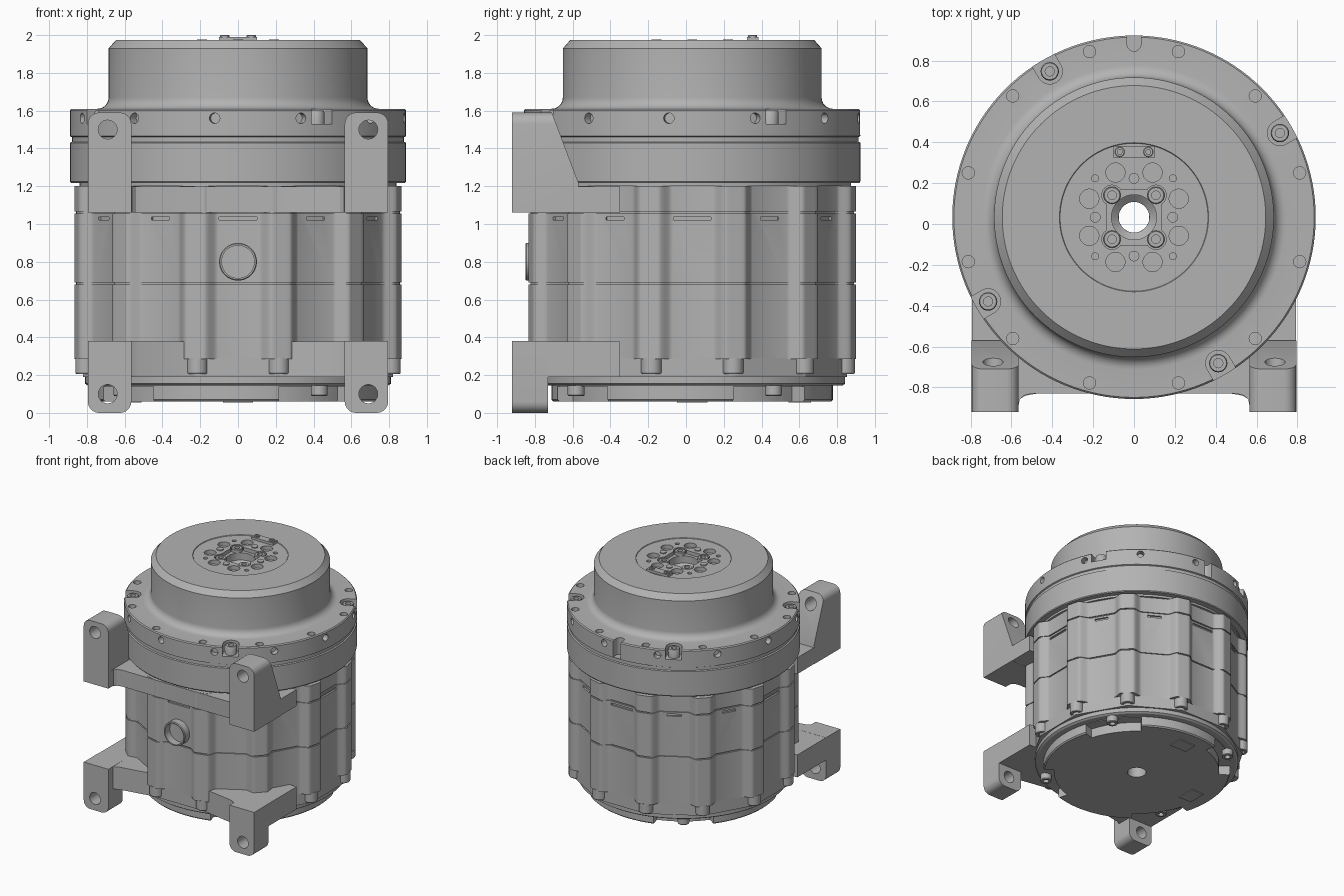
import bpy, bmesh
from math import sin, cos, pi, radians, tan
from mathutils import Matrix, Vector

if "Cube" in bpy.data.objects:
    bpy.data.objects.remove(bpy.data.objects["Cube"])

CY = 0.033                      # the main axis sits slightly behind centre
AXIS = Matrix.Translation((0, CY, 0))
ALONG_X = Matrix(((0, 0, 1, 0), (1, 0, 0, 0), (0, 1, 0, 0), (0, 0, 0, 1)))
BORE = 0.075

grey = bpy.data.materials.new("cast grey")
grey.use_nodes = True
grey.diffuse_color = (0.45, 0.45, 0.45, 1)
grey.node_tree.nodes["Principled BSDF"].inputs["Base Color"].default_value = (0.45, 0.45, 0.45, 1)


def polar(r, deg, z=0):
    return Vector((r * cos(radians(deg)), r * sin(radians(deg)), z))


def at(r, deg):
    """Local frame at a polar position about the main axis, x pointing outward."""
    return AXIS @ Matrix.Rotation(radians(deg), 4, "Z") @ Matrix.Translation((r, 0, 0))


def prism(bm, poly, z0, z1, mat=Matrix()):
    rows = [[bm.verts.new(mat @ Vector((x, y, z))) for x, y in poly] for z in (z0, z1)]
    bm.faces.new(rows[0])
    bm.faces.new(rows[1])
    for i in range(len(poly)):
        bm.faces.new((rows[0][i - 1], rows[0][i], rows[1][i], rows[1][i - 1]))
    return rows[0] + rows[1]


def lathe(bm, pts, mat=AXIS, seg=96, closed=False):
    rings = []
    for r, z in pts:
        n = 1 if r == 0 else seg
        rings.append([bm.verts.new(mat @ polar(r, 360 * i / n, z)) for i in range(n)])
    pairs = list(zip(rings, rings[1:])) + ([(rings[-1], rings[0])] if closed else [])
    for a, b in pairs:
        for i in range(seg):
            j = (i + 1) % seg
            quad = [a[i % len(a)], a[j % len(a)], b[j % len(b)], b[i % len(b)]]
            bm.faces.new(list(dict.fromkeys(quad)))


def disc(bm, r, z0, z1, mat=AXIS, seg=24):
    prism(bm, [polar(r, 360 * i / seg).xy for i in range(seg)], z0, z1, mat)


def box(x, y):
    return [(-x, -y), (x, -y), (x, y), (-x, y)]


def screw(bm, r, base, top, mat):
    h = top - base
    lathe(bm, [(0, base), (r, base), (r, top - h * 0.1), (r * 0.9, top), (r * 0.5, top),
               (r * 0.5, top - h * 0.5), (0, top - h * 0.5)], mat, 24)


def finish(bm, name):
    bmesh.ops.recalc_face_normals(bm, faces=bm.faces)
    mesh = bpy.data.meshes.new(name)
    bm.to_mesh(mesh)
    bm.free()
    mesh.materials.append(grey)
    obj = bpy.data.objects.new(name, mesh)
    bpy.context.collection.objects.link(obj)
    smooth(obj)
    return obj


def smooth(obj):
    bpy.ops.object.select_all(action="DESELECT")
    obj.select_set(True)
    bpy.context.view_layer.objects.active = obj
    bpy.ops.object.shade_smooth_by_angle(angle=radians(30))


def cut(obj, bm, self_cross=False):
    cutter = finish(bm, "cutter")
    mod = obj.modifiers.new("cut", "BOOLEAN")
    mod.operation, mod.solver, mod.object = "DIFFERENCE", "EXACT", cutter
    mod.use_self = self_cross
    smooth(obj)
    bpy.ops.object.modifier_apply(modifier=mod.name)
    bpy.data.objects.remove(cutter)
    smooth(obj)


# Output flange and drum, turned as one piece
fillet = [(0.745 - 0.06 * sin(a), 1.67 - 0.06 * cos(a)) for a in [i * pi / 12 for i in range(7)]]
bm = bmesh.new()
lathe(bm, [(BORE, 1.2), (0.84, 1.2), (0.84, 1.218), (0.885, 1.218), (0.89, 1.225), (0.89, 1.43),
           (0.88, 1.435), (0.88, 1.46), (0.89, 1.465), (0.89, 1.602), (0.882, 1.61)] + fillet +
      [(0.685, 1.93), (0.645, 1.975), (0.365, 1.975), (0.362, 1.97), (0.11, 1.97),
       (0.11, 1.88), (BORE, 1.85)], seg=128, closed=True)
flange = finish(bm, "output_flange")

bm = bmesh.new()
for k in range(12):
    disc(bm, 0.03, 1.56, 1.7, at(0.84, 15 + 30 * k))
    disc(bm, 0.028, -0.05, 0.1, at(0.89, 22 + 30 * k) @ Matrix.Translation((0, 0, 1.56))
         @ Matrix.Rotation(pi / 2, 4, "Y"), 16)
slot = [(0.15, 0.062)] + [(-0.062 * sin(radians(a)), 0.062 * cos(radians(a)))
                          for a in range(0, 181, 15)] + [(0.15, -0.062)]
for k in range(4):
    prism(bm, slot, 1.53, 1.7, at(0.825, 30 + 90 * k))
    disc(bm, 0.017, 1.93, 2.1, at(0.27, 45 + 90 * k), 16)
prism(bm, [(x * 0.6, y * 0.55) for x, y in slot], 1.47, 1.7, at(0.85, 90))
for k in range(8):
    disc(bm, 0.047, 1.935, 2.1, at(0.237, 22.5 + 45 * k))
cut(flange, bm)

# Square recess around the bore with rounded screw lobes
bm = bmesh.new()
prism(bm, box(0.135, 0.135), 1.94, 2.1, AXIS)
for k in range(4):
    disc(bm, 0.05, 1.9401, 2.11, at(0.152, 45 + 90 * k))
cut(flange, bm, True)

bm = bmesh.new()
for k in range(4):
    screw(bm, 0.045, 1.52, 1.6, at(0.825, 30 + 90 * k))
    screw(bm, 0.042, 1.93, 1.968, at(0.152, 45 + 90 * k))
    disc(bm, 0.026, 1.95, 1.978, at(0.19, 90 * k))
finish(bm, "flange_screws")

# Small key plate on the output face
bm = bmesh.new()
prism(bm, [(x, y + 0.353) for x, y in box(0.1, 0.03)], 1.96, 1.99)
for x in (-0.07, 0.07):
    screw(bm, 0.024, 1.98, 2.0, Matrix.Translation((x, 0.353, 0)))
finish(bm, "key_plate")


# Twelve-sided housing with a rounded rib on every corner
def outline(ribbed, scale=1.0):
    steps = [0, 0.03, 0.045] + [0.045 + 0.065 * i / 8 for i in range(1, 9)]
    pts = []
    for k in range(12):
        for v in [-s for s in reversed(steps[1:])] + steps:
            u = 0.849 - abs(v) * tan(pi / 12)
            if ribbed:
                t = max(0, abs(v) - 0.045) / 0.065
                u += (0.885 - u) * (0.5 + 0.5 * cos(pi * t))
            pts.append((Matrix.Rotation(radians(15 + 30 * k), 3, "Z") @ Vector((u, v, 0))).xy * scale)
    return pts


def housing(name, z0, z1, ribbed=True, scale=1.0):
    bm = bmesh.new()
    pts = outline(ribbed, scale)
    inner = [p.normalized() * BORE for p in pts]
    rows = [[bm.verts.new(AXIS @ Vector((p.x, p.y, z))) for p in ring]
            for ring, z in ((pts, z0), (pts, z1), (inner, z1), (inner, z0))]
    for a, b in zip(rows, rows[1:] + rows[:1]):
        for i in range(len(pts)):
            bm.faces.new((a[i - 1], a[i], b[i], b[i - 1]))
    return finish(bm, name)


housing("housing_foot", 0.19, 0.29, ribbed=False)
housing("lower_housing", 0.285, 0.68)
housing("lower_seam", 0.68, 0.69, scale=0.988)
middle = housing("middle_housing", 0.69, 1.055)
housing("upper_seam", 1.055, 1.065, scale=0.988)
housing("upper_housing", 1.065, 1.2)

bm = bmesh.new()
for k in range(12):
    prism(bm, box(0.02, 0.1 if k % 3 == 0 else 0.055), 1.02, 1.038, at(0.825, 30 * k))
cut(middle, bm)

bm = bmesh.new()
for k in range(12):
    screw(bm, 0.055, 0.29, 0.205, at(0.835, 15 + 30 * k))
finish(bm, "housing_bolts")

# Front port ring
bm = bmesh.new()
lathe(bm, [(0.086, 0), (0.1, 0), (0.1, 0.07), (0.095, 0.076), (0.086, 0.076)],
      Matrix.Translation((0, -0.775, 0.8)) @ Matrix.Rotation(pi / 2, 4, "X"), 48, True)
finish(bm, "port_ring")

# Base plate, bottom cover with four screw pockets, and its labels
bm = bmesh.new()
lathe(bm, [(BORE, 0.145), (0.795, 0.145), (0.81, 0.155), (0.81, 0.195), (BORE, 0.195)], closed=True)
finish(bm, "base_plate")
bm = bmesh.new()
lathe(bm, [(BORE, 0.06), (0.735, 0.06), (0.745, 0.07), (0.745, 0.15), (BORE, 0.15)], closed=True)
cover = finish(bm, "bottom_cover")
bm = bmesh.new()
for k in range(4):
    mid = 35 + 90 * k
    arc = range(-18, 19, 6)
    prism(bm, [polar(0.66, mid + a).xy for a in arc] + [polar(0.9, mid - a).xy for a in arc],
          0, 0.14, AXIS)
cut(cover, bm)
bm = bmesh.new()
for k in range(4):
    screw(bm, 0.045, 0.15, 0.09, at(0.75, 35 + 90 * k))
finish(bm, "cover_screws")
bm = bmesh.new()
for deg in (90, 180):
    prism(bm, box(0.06, 0.08), 0.054, 0.062, at(0.57, deg))
finish(bm, "cover_labels")


# Mounting legs: side profiles given as (y, z), outer end rounded and drilled
def leg(name, side, profile, end_z, hole_z):
    bm = bmesh.new()
    prism(bm, profile, 0.565, 0.795, Matrix.Scale(side, 4, (1, 0, 0)) @ ALONG_X)
    ends = [e for e in bm.edges if all(abs(v.co.z - end_z) < 1e-4 for v in e.verts)
            and abs(e.verts[0].co.x - e.verts[1].co.x) < 1e-4]
    bmesh.ops.bevel(bm, geom=ends, offset=0.06, segments=6, profile=0.5, affect="EDGES")
    obj = finish(bm, name)
    bm = bmesh.new()
    disc(bm, 0.05, 0, 0.6, Matrix.Translation((side * 0.69, -0.5, hole_z))
         @ Matrix.Rotation(pi / 2, 4, "X"))
    cut(obj, bm)


for side, word in ((1, "left"), (-1, "right")):
    leg("upper_leg_" + word, side, [(-0.92, 1.06), (-0.92, 1.59), (-0.71, 1.59),
                                    (-0.57, 1.22), (-0.57, 1.06)], 1.59, 1.5)
    leg("lower_leg_" + word, side, [(-0.92, 0), (-0.92, 0.38), (-0.73, 0.38), (-0.73, 0)], 0, 0.1)
    bm = bmesh.new()
    prism(bm, [(side * x, y) for x, y in [(0.793, -0.9), (0.567, -0.9), (0.565, -0.86), (0.53, -0.84),
          (0.22, -0.785), (0.22, -0.7), (0.6, -0.35), (0.793, -0.35)]], 0.19, 0.379)
    finish(bm, "lower_gusset_" + word)

bm = bmesh.new()
half = [(0.793, -0.35), (0.793, -0.9), (0.567, -0.9), (0.56, -0.86), (0.54, -0.84), (0.5, -0.83)]
prism(bm, half + [(-x, y) for x, y in reversed(half)], 1.061, 1.199)
finish(bm, "upper_bracket_bar")
